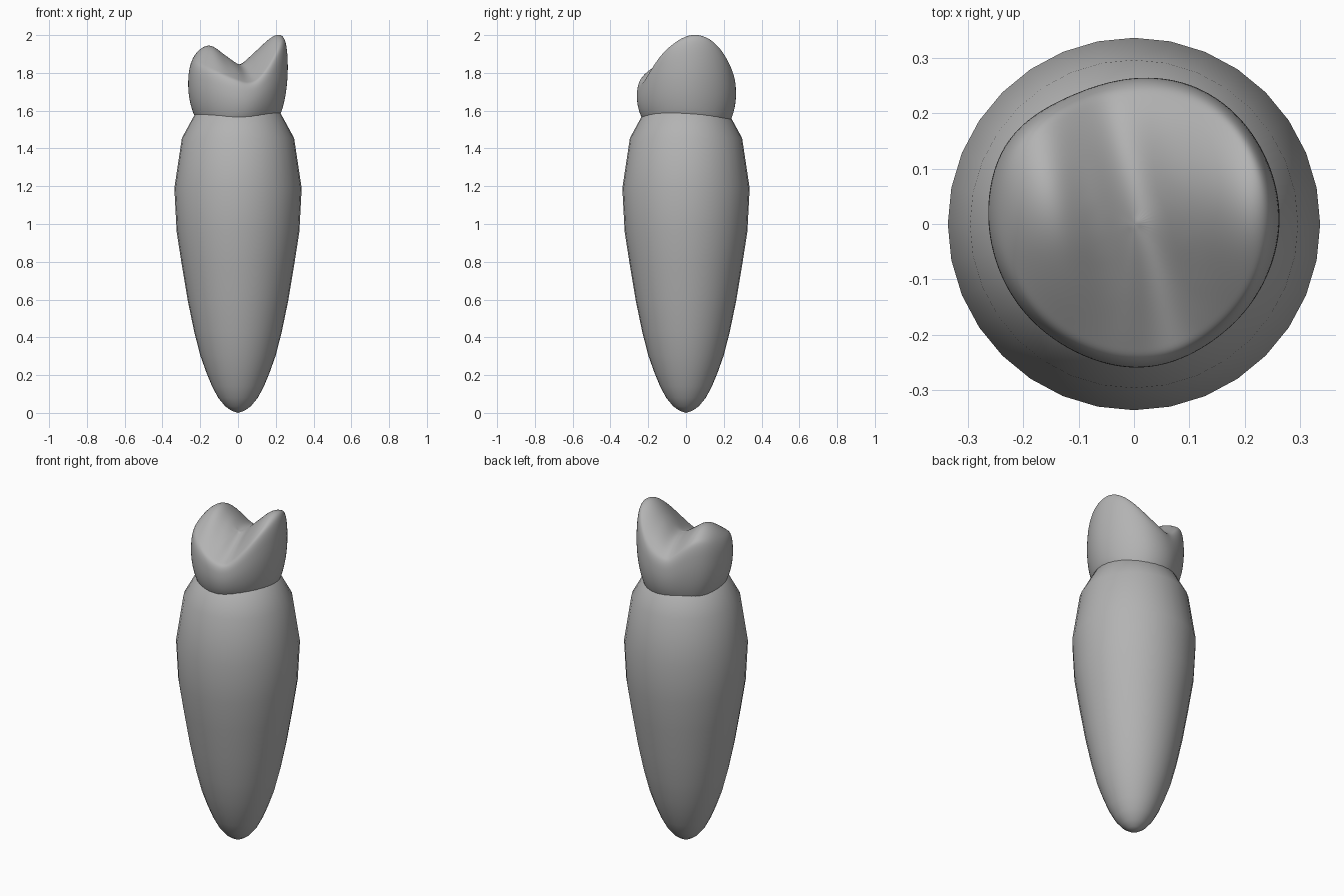
import bpy, math

if "Cube" in bpy.data.objects:
    bpy.data.objects.remove(bpy.data.objects["Cube"])

N = 32

# Darker grey enamel
grey = bpy.data.materials.new("tooth_grey")
grey.diffuse_color = (.45, .45, .45, 1)
grey.use_nodes = True
grey.node_tree.nodes["Principled BSDF"].inputs["Base Color"].default_value = grey.diffuse_color


def interp(pts, v):
    # Smooth (Hermite) interpolation through a short profile
    n = len(pts)
    v = max(pts[0][0], min(pts[-1][0], v))
    i = 0
    while i < n - 2 and v > pts[i + 1][0]:
        i += 1
    def slope(k):
        a, b = pts[max(k - 1, 0)], pts[min(k + 1, n - 1)]
        return (b[1] - a[1]) / (b[0] - a[0])
    (x0, y0), (x1, y1) = pts[i], pts[i + 1]
    h = x1 - x0
    t = (v - x0) / h
    return ((2*t**3 - 3*t*t + 1) * y0 + (t**3 - 2*t*t + t) * h * slope(i)
            + (3*t*t - 2*t**3) * y1 + (t**3 - t*t) * h * slope(i + 1))


def loft(name, rings, bottom, top):
    # Skin rings of N points, closing both ends with a fan
    verts = [p for r in rings for p in r] + [bottom, top]
    b, t = len(verts) - 2, len(verts) - 1
    last = (len(rings) - 1) * N
    faces = []
    for j in range(N):
        k = (j + 1) % N
        faces.append((b, k, j))
        faces.append((t, last + j, last + k))
        for i in range(len(rings) - 1):
            faces.append((i*N + j, i*N + k, (i+1)*N + k, (i+1)*N + j))
    me = bpy.data.meshes.new(name)
    me.from_pydata(verts, [], faces)
    me.polygons.foreach_set("use_smooth", [True] * len(faces))
    me.materials.append(grey)
    ob = bpy.data.objects.new(name, me)
    bpy.context.collection.objects.link(ob)
    return ob


angles = [2 * math.pi * j / N for j in range(N)]

# Root: turned profile with a rounded tip, its top hidden in the crown
root_profile = [(.035, .012), (.068, .035), (.105, .08), (.137, .14), (.168, .215),
                (.2, .305), (.232, .43), (.265, .59), (.297, .78), (.325, .96),
                (.337, 1.19), (.297, 1.455), (.218, 1.6), (.17, 1.63)]
loft("tooth_root",
     [[(r * math.cos(a), r * math.sin(a), z) for a in angles] for r, z in root_profile],
     (0, 0, 0), (0, 0, 1.64))

# Crown: outline, cusp profile across x, and fall-off along y
outline = [(0, .266), (30, .27), (50, .274), (70, .274), (85, .268), (115, .26),
           (147, .276), (175, .267), (200, .26), (240, .256), (275, .263),
           (305, .257), (335, .26), (360, .266)]
cusps = [(-.3, 1.72), (-.262, 1.83), (-.22, 1.91), (-.15, 1.948), (-.08, 1.90), (.01, 1.845),
         (.09, 1.91), (.17, 1.985), (.215, 2.006), (.25, 1.985), (.3, 1.9)]
falloff = [(-.27, .36), (-.2, .54), (-.1, .79), (-.02, .95), (.05, 1), (.12, .94),
           (.2, .76), (.27, .48)]


def height(x, y):
    u = x + .3 * (y - .05) * max(0, 1 - abs(x) / .25)
    return 1.65 + (interp(cusps, u) - 1.65) * interp(falloff, y)


# Each ring: (share of outline, share of wall height; None = biting surface)
steps = [(.76, -.12), (.85, -.03), (.895, .06), (.95, .22), (.985, .4), (1, .58), (.995, .75),
         (.98, .89)] + [(f, None) for f in
         (.94, .87, .79, .7, .6, .5, .4, .3, .2, .1)]
rings = []
for f, t in steps:
    ring = []
    for a in angles:
        r = interp(outline, math.degrees(a))
        c, s = math.cos(a), math.sin(a)
        x, y = f * r * c, f * r * s
        z = height(x, y)
        if t is not None:
            rim = 1.561 + .02 * math.cos(2 * a) + .01 * c - .006 * s
            z = rim + t * (height(.96 * r * c, .96 * r * s) - rim)
        ring.append((x, y, z))
    rings.append(ring)
crown = loft("tooth_crown", rings, (0, 0, 1.56), (0, 0, height(0, 0)))
sub = crown.modifiers.new("smooth", 'SUBSURF')
sub.levels = sub.render_levels = 2
